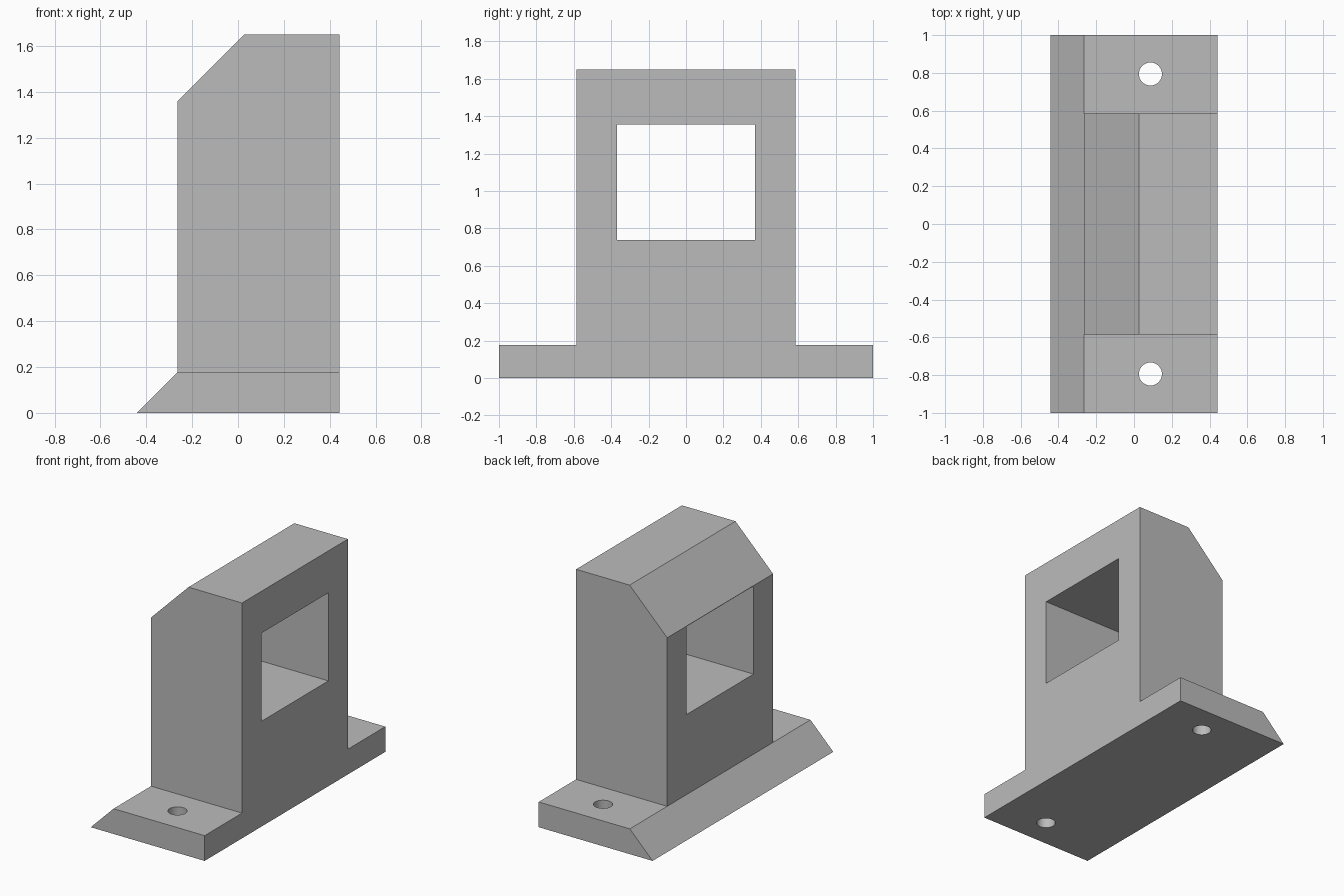
import bpy
import bmesh
import math
from mathutils import Vector

default = bpy.data.objects.get("Cube")
if default:
    bpy.data.objects.remove(default, do_unlink=True)

grey = bpy.data.materials.new("plain grey")
grey.use_nodes = True
grey.diffuse_color = (0.5, 0.5, 0.5, 1)
grey.node_tree.nodes["Principled BSDF"].inputs["Base Color"].default_value = (0.5, 0.5, 0.5, 1)


def prism(name, points, depth):
    """Closed solid made by sweeping a planar outline along a vector."""
    bm = bmesh.new()
    face = bm.faces.new([bm.verts.new(p) for p in points])
    swept = bmesh.ops.extrude_face_region(bm, geom=[face], use_keep_orig=True)
    verts = [g for g in swept["geom"] if isinstance(g, bmesh.types.BMVert)]
    bmesh.ops.translate(bm, verts=verts, vec=Vector(depth))
    bmesh.ops.recalc_face_normals(bm, faces=bm.faces)
    mesh = bpy.data.meshes.new(name)
    bm.to_mesh(mesh)
    bm.free()
    mesh.materials.append(grey)
    obj = bpy.data.objects.new(name, mesh)
    bpy.context.collection.objects.link(obj)
    return obj


BACK, WALL = 0.4415, -0.2645      # flat face and sloped-side wall
BASE, TOP, SHOULDER = 0.177, 1.649, 1.358
TOWER, WINDOW = 0.586, 0.37       # half widths

# Bracket: base flange and upright as one T-shaped outline
half = [(1, 0), (1, BASE), (TOWER, BASE), (TOWER, TOP)]
outline = half + [(-y, z) for y, z in reversed(half)]
start = -0.6
bracket = prism("bracket", [(start, y, z) for y, z in outline], (BACK - start, 0, 0))

# Cutter for both 45 degree slopes and the wall between them
slope = [(WALL - 0.5, BASE - 0.5), (WALL, BASE), (WALL, SHOULDER),
         (WALL + 0.5, SHOULDER + 0.5), (WALL - 0.5, SHOULDER + 0.5)]
cutters = [prism("slope_cutter", [(x, -1.2, z) for x, z in slope], (0, 2.4, 0))]

# Window through the upright
window = [(-WINDOW, 0.738), (WINDOW, 0.738), (WINDOW, 1.355), (-WINDOW, 1.355)]
cutters.append(prism("window_cutter", [(-1, y, z) for y, z in window], (2, 0, 0)))

# Bolt holes in the flange ends
for side in (-1, 1):
    angles = [math.tau * i / 32 for i in range(32)]
    ring = [(0.087 + 0.061 * math.cos(a), side * 0.794 + 0.061 * math.sin(a), -0.1)
            for a in angles]
    cutters.append(prism("bolt_hole_cutter", ring, (0, 0, 0.5)))

bpy.ops.object.select_all(action="DESELECT")
bpy.context.view_layer.objects.active = bracket
bracket.select_set(True)
for cutter in cutters:
    cutter.hide_render = True
    mod = bracket.modifiers.new(cutter.name, "BOOLEAN")
    mod.operation = "DIFFERENCE"
    mod.solver = "EXACT"
    mod.object = cutter
    bpy.ops.object.modifier_apply(modifier=mod.name)
    bpy.data.objects.remove(cutter, do_unlink=True)

bpy.ops.object.shade_smooth_by_angle(angle=math.radians(30))
